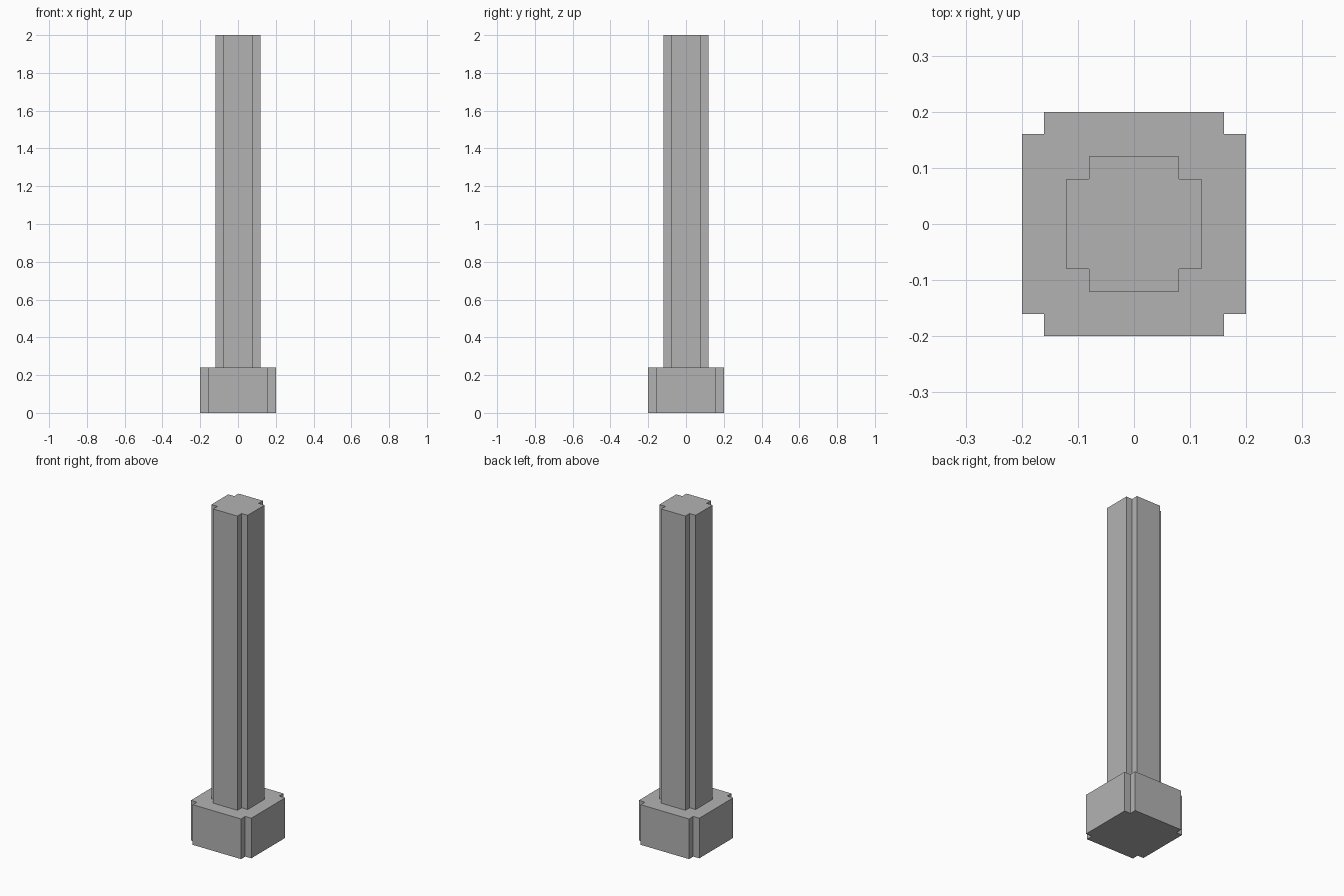
import bpy
import bmesh

cube = bpy.data.objects.get("Cube")
if cube:
    bpy.data.objects.remove(cube, do_unlink=True)

# Single stone grey colour
GREY = (0.45, 0.45, 0.45, 1.0)
stone = bpy.data.materials.new("stone_grey")
stone.use_nodes = True
stone.diffuse_color = GREY
stone.node_tree.nodes["Principled BSDF"].inputs["Base Color"].default_value = GREY


def notched_prism(name, half, notch, bottom, top):
    """Extrude a square whose four corners are cut by square notches."""
    inner = half - notch
    corner = [(half, inner), (inner, inner), (inner, half)]
    profile = []
    for _ in range(4):
        profile += corner
        corner = [(-y, x) for x, y in corner]

    bm = bmesh.new()
    face = bm.faces.new([bm.verts.new((x, y, bottom)) for x, y in profile])
    result = bmesh.ops.extrude_face_region(bm, geom=[face], use_keep_orig=True)
    raised = [v for v in result["geom"] if isinstance(v, bmesh.types.BMVert)]
    bmesh.ops.translate(bm, verts=raised, vec=(0, 0, top - bottom))
    bmesh.ops.recalc_face_normals(bm, faces=bm.faces)

    mesh = bpy.data.meshes.new(name)
    bm.to_mesh(mesh)
    bm.free()
    mesh.materials.append(stone)
    obj = bpy.data.objects.new(name, mesh)
    bpy.context.collection.objects.link(obj)
    return obj


# Wide foot and tall shaft
notched_prism("pillar_base", 0.20, 0.04, 0.0, 0.24)
notched_prism("pillar_shaft", 0.12, 0.04, 0.24, 2.0)
